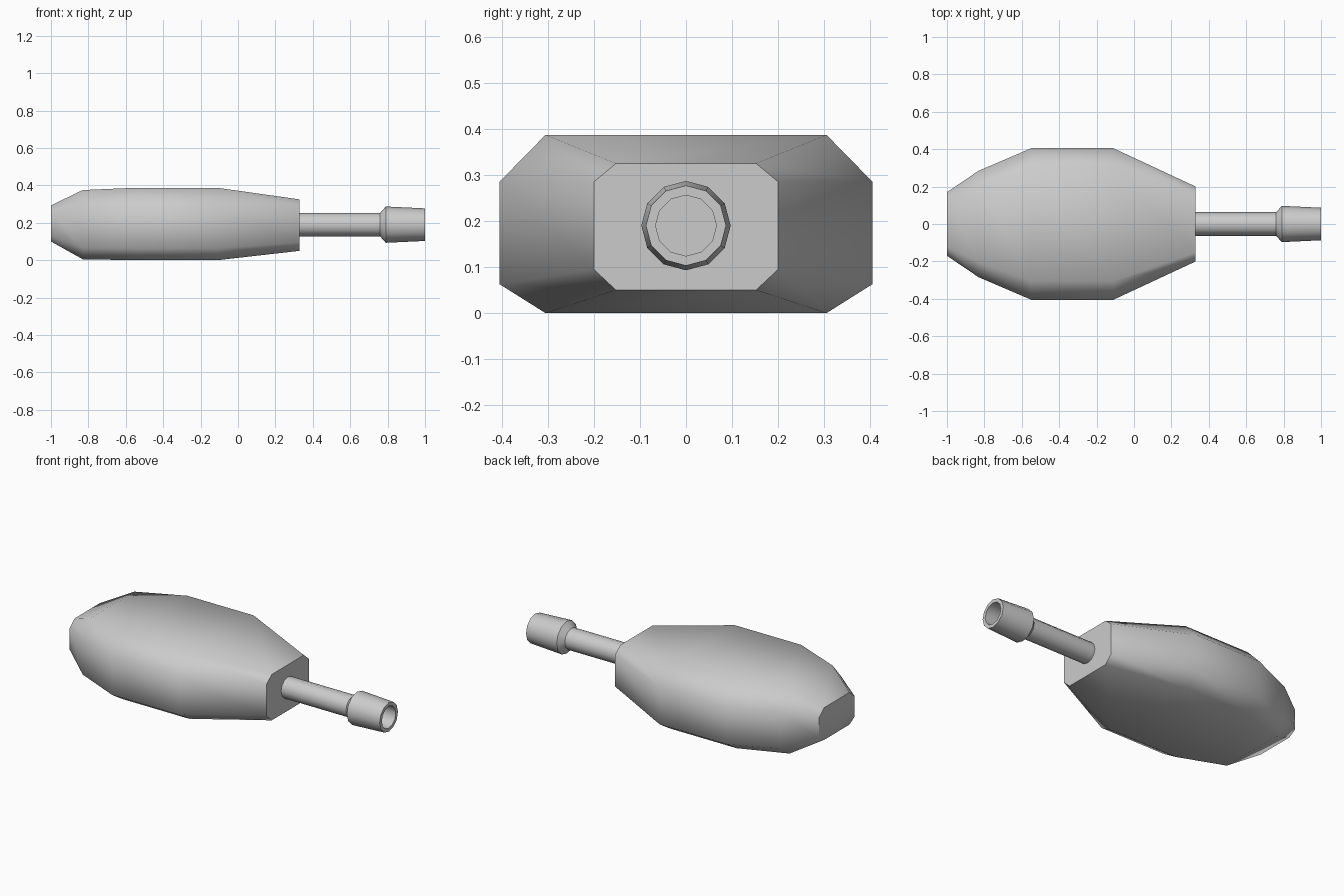
import bpy, bmesh
from math import radians, sin, cos, pi

cube = bpy.data.objects.get("Cube")
if cube:
    bpy.data.objects.remove(cube, do_unlink=True)

grey = bpy.data.materials.new("light grey")
grey.use_nodes = True
colour = (0.6, 0.6, 0.6, 1)
grey.diffuse_color = colour
grey.node_tree.nodes["Principled BSDF"].inputs["Base Color"].default_value = colour


def loft(name, rings, angle):
    """Skin a list of equal-length point rings and cap both ends."""
    bm = bmesh.new()
    loops = [[bm.verts.new(p) for p in ring] for ring in rings]
    for a, b in zip(loops, loops[1:]):
        for i in range(len(a)):
            j = (i + 1) % len(a)
            bm.faces.new((a[i], a[j], b[j], b[i]))
    bm.faces.new(loops[0])
    bm.faces.new(loops[-1])
    bmesh.ops.recalc_face_normals(bm, faces=bm.faces)
    mesh = bpy.data.meshes.new(name)
    bm.to_mesh(mesh)
    bm.free()
    mesh.materials.append(grey)
    obj = bpy.data.objects.new(name, mesh)
    bpy.context.collection.objects.link(obj)
    bpy.ops.object.select_all(action="DESELECT")
    obj.select_set(True)
    bpy.context.view_layer.objects.active = obj
    bpy.ops.object.shade_smooth_by_angle(angle=radians(angle))
    return obj


def octagon(x, half, flat, bottom, side_low, side_high, top):
    right = [(flat, bottom), (half, side_low), (half, side_high), (flat, top)]
    outline = right + [(-y, z) for y, z in reversed(right)]
    return [(x, y, z) for y, z in outline]


def circle(x, r, sides=12, height=0.19):
    return [(x, r * cos(2 * pi * i / sides), height + r * sin(2 * pi * i / sides))
            for i in range(sides)]


# Chamfered body: x, half width, flat half width, bottom, side low, side high, top
sections = [
    (-1.0, 0.17, 0.12, 0.10, 0.13, 0.25, 0.293),
    (-0.83, 0.285, 0.205, 0.005, 0.065, 0.28, 0.375),
    (-0.55, 0.405, 0.305, 0.0, 0.063, 0.285, 0.387),
    (-0.11, 0.405, 0.305, 0.0, 0.063, 0.285, 0.387),
    (0.33, 0.20, 0.152, 0.05, 0.095, 0.285, 0.325),
]
loft("body", [octagon(*s) for s in sections], 55)

# Barrel with flared, hollow muzzle
profile = [(0.30, 0.063), (0.76, 0.063), (0.79, 0.097), (1.0, 0.087),
           (1.0, 0.066), (0.80, 0.066)]
loft("barrel", [circle(x, r) for x, r in profile], 40)
